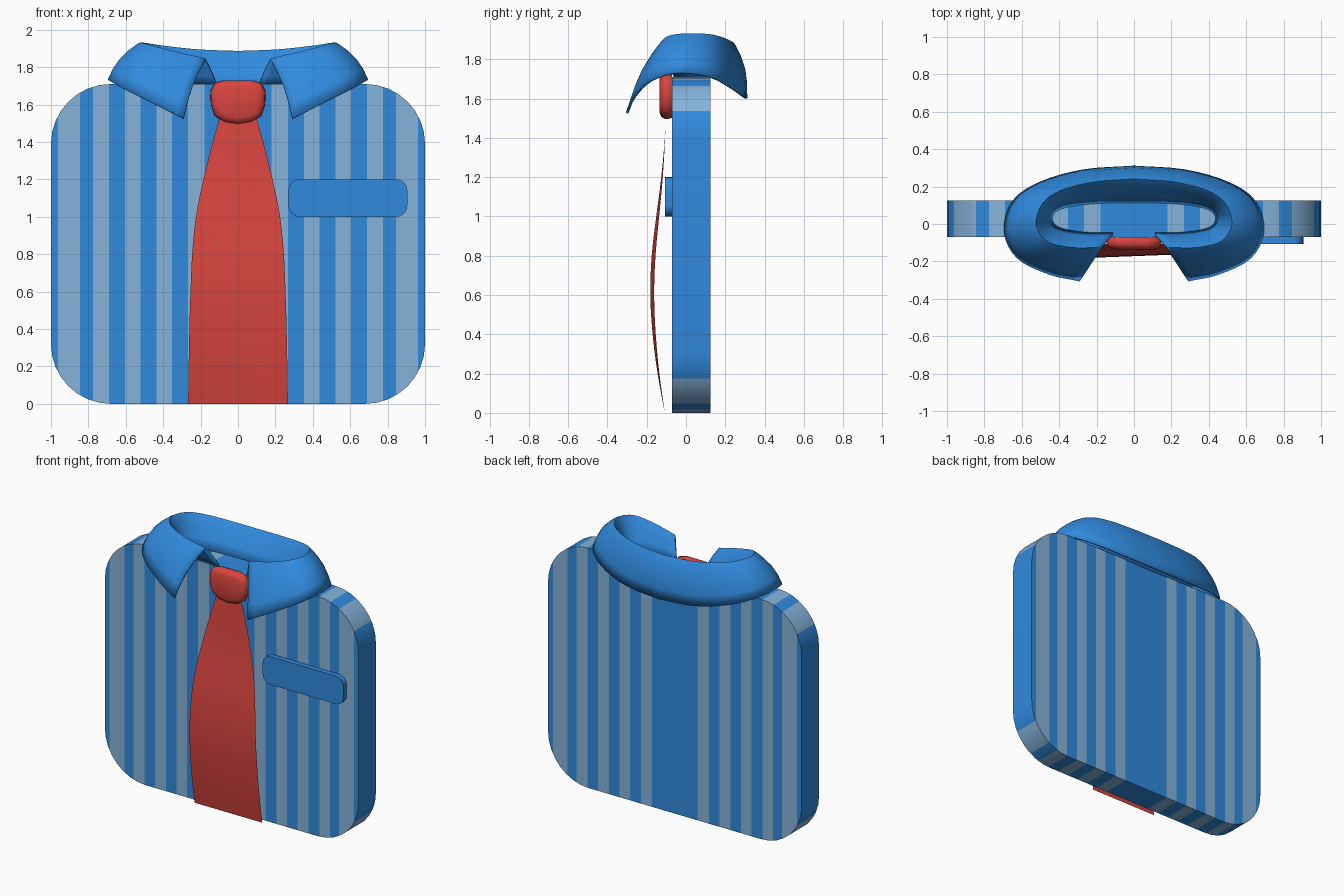
import bpy, bmesh, math
from mathutils import Vector

old = bpy.data.objects.get("Cube")
if old:
    bpy.data.objects.remove(old, do_unlink=True)


def material(name, rgb):
    m = bpy.data.materials.new(name)
    m.use_nodes = True
    m.diffuse_color = (*rgb, 1)
    m.node_tree.nodes["Principled BSDF"].inputs["Base Color"].default_value = (*rgb, 1)
    return m


BLUE = material("shirt blue", (0.03, 0.255, 0.73))
PALE = material("pale stripe", (0.235, 0.45, 0.70))
RED = material("tie red", (0.70, 0.06, 0.05))


def finish(name, bm, mats, angle=35):
    me = bpy.data.meshes.new(name)
    bm.to_mesh(me)
    bm.free()
    ob = bpy.data.objects.new(name, me)
    bpy.context.collection.objects.link(ob)
    for m in mats:
        me.materials.append(m)
    bpy.ops.object.select_all(action="DESELECT")
    bpy.context.view_layer.objects.active = ob
    ob.select_set(True)
    bpy.ops.object.shade_smooth_by_angle(angle=math.radians(angle))
    return ob


def rounded_slab(x0, x1, z0, z1, y0, y1, r, steps):
    """Rounded rectangle in the xz plane, extruded along y."""
    bm = bmesh.new()
    corners = [(x1 - r, z1 - r), (x0 + r, z1 - r), (x0 + r, z0 + r), (x1 - r, z0 + r)]
    verts = []
    for q, (cx, cz) in enumerate(corners):
        for i in range(steps + 1):
            a = math.pi / 2 * (q + i / steps)
            verts.append(bm.verts.new((cx + r * math.cos(a), y0, cz + r * math.sin(a))))
    face = bm.faces.new(verts)
    new = bmesh.ops.extrude_face_region(bm, geom=[face])["geom"]
    bmesh.ops.translate(bm, vec=(0, y1 - y0, 0),
                        verts=[v for v in new if isinstance(v, bmesh.types.BMVert)])
    bmesh.ops.recalc_face_normals(bm, faces=bm.faces)
    return bm


def loft(bm, rows, closed=False):
    grid = [[bm.verts.new(p) for p in row] for row in rows]
    for a, b in zip(grid, grid[1:]):
        n = len(a)
        for i in range(n if closed else n - 1):
            j = (i + 1) % n
            bm.faces.new((a[i], a[j], b[j], b[i]))
    return grid


def spline(pts, steps):
    """Catmull-Rom curve through the points."""
    p = [Vector(q) for q in pts]
    p = [2 * p[0] - p[1]] + p + [2 * p[-1] - p[-2]]
    out = []
    for k in range(1, len(p) - 2):
        a, b, c, d = p[k - 1:k + 3]
        for i in range(steps):
            t = i / steps
            out.append(0.5 * (2 * b + (c - a) * t + (2 * a - 5 * b + 4 * c - d) * t * t
                              + (3 * b - a - 3 * c + d) * t ** 3))
    return out + [p[-2]]


# Shirt body, cut at the stripe borders
body = rounded_slab(-1, 1, 0, 1.71, -0.07, 0.125, 0.32, 8)
borders = [0.18, 0.267, 0.353, 0.437, 0.52, 0.605, 0.69, 0.775, 0.845, 0.963]
for x in borders:
    for s in (-1, 1):
        bmesh.ops.bisect_plane(body, geom=body.verts[:] + body.edges[:] + body.faces[:],
                               plane_co=(s * x, 0, 0), plane_no=(1, 0, 0))
for f in body.faces:
    x = abs(f.calc_center_median().x)
    f.material_index = sum(x > b for b in borders) % 2
finish("shirt_body", body, [BLUE, PALE])

# Pocket flap on the chest
finish("pocket", rounded_slab(0.27, 0.905, 1.0, 1.2, -0.107, -0.07, 0.06, 6), [BLUE])

# Tie blade: a thin bowed sheet, (half width, depth, height), slightly twisted
tie = bmesh.new()
sections = spline([(0.267, -0.108, 0), (0.264, -0.140, 0.2), (0.260, -0.162, 0.4),
                   (0.254, -0.172, 0.6), (0.245, -0.165, 0.8), (0.225, -0.144, 1.0),
                   (0.185, -0.122, 1.2), (0.135, -0.107, 1.4), (0.09, -0.10, 1.56)], 3)
rows = []
for w, y, z in sections:
    twist = 0.04 * max(0, math.sin(math.pi * z / 1.45))
    rows.append([(t * w, y + twist * t * w, z) for t in (-1, 0, 1)])
loft(tie, rows)
finish("tie_blade", tie, [RED])

# Tie knot: one outline lofted forward into a rounded cushion
knot = bmesh.new()
half = [(0, 1.73), (0.075, 1.73), (0.125, 1.715), (0.148, 1.67), (0.145, 1.60),
        (0.125, 1.54), (0.075, 1.508), (0, 1.495)]
outline = half + [(-x, z) for x, z in half[-2:0:-1]]
rings = []
for y, k in ((-0.07, 0.93), (-0.09, 1), (-0.11, 0.98), (-0.126, 0.9), (-0.135, 0.72)):
    rings.append([(x * k, y, 1.615 + (z - 1.615) * k) for x, z in outline])
grid = loft(knot, rings, closed=True)
knot.faces.new(grid[0])
knot.faces.new(grid[-1])
bmesh.ops.recalc_face_normals(knot, faces=knot.faces)
finish("tie_knot", knot, [RED], 50)

# Collar: (outer hem, fold ridge, inner hem) from front opening to centre back
stations = [
    ((0.29, -0.30, 1.525), (0.175, -0.125, 1.84), (0.11, -0.05, 1.70)),
    ((0.45, -0.265, 1.605), (0.34, -0.125, 1.878), (0.28, -0.045, 1.70)),
    ((0.62, -0.18, 1.69), (0.47, -0.09, 1.912), (0.405, -0.02, 1.70)),
    ((0.69, -0.04, 1.73), (0.525, 0.0, 1.925), (0.44, 0.03, 1.70)),
    ((0.645, 0.12, 1.71), (0.49, 0.11, 1.922), (0.41, 0.075, 1.70)),
    ((0.50, 0.22, 1.66), (0.39, 0.18, 1.907), (0.32, 0.10, 1.70)),
    ((0.27, 0.285, 1.615), (0.21, 0.225, 1.888), (0.17, 0.113, 1.70)),
    ((0, 0.305, 1.60), (0, 0.24, 1.88), (0, 0.115, 1.70)),
]
lines = [spline([s[k] for s in stations], 4) for k in range(3)]
collar = bmesh.new()
rows = []
for hem, ridge, inner in zip(*lines):
    out = Vector((hem.x - ridge.x, hem.y - ridge.y, 0)).normalized()
    up = Vector((0, 0, 1))
    row = []
    for t in (0, 0.25, 0.5, 0.75, 0.93):
        bulge = math.sin(math.pi * t) * 0.022
        row.append(hem.lerp(ridge, t) + (out + up * 0.5) * bulge)
    row.append(ridge)
    for t in (0.1, 0.4, 0.7, 1):
        row.append(ridge.lerp(inner, t) + up * math.sin(math.pi * t) * 0.012)
    rows.append(row)
mirrored = [[Vector((-p.x, p.y, p.z)) for p in row] for row in rows[-2::-1]]
loft(collar, rows + mirrored)
bmesh.ops.recalc_face_normals(collar, faces=collar.faces)
ob = finish("collar", collar, [BLUE], 50)
thick = ob.modifiers.new("thickness", "SOLIDIFY")
thick.thickness = 0.014
thick.offset = 0
